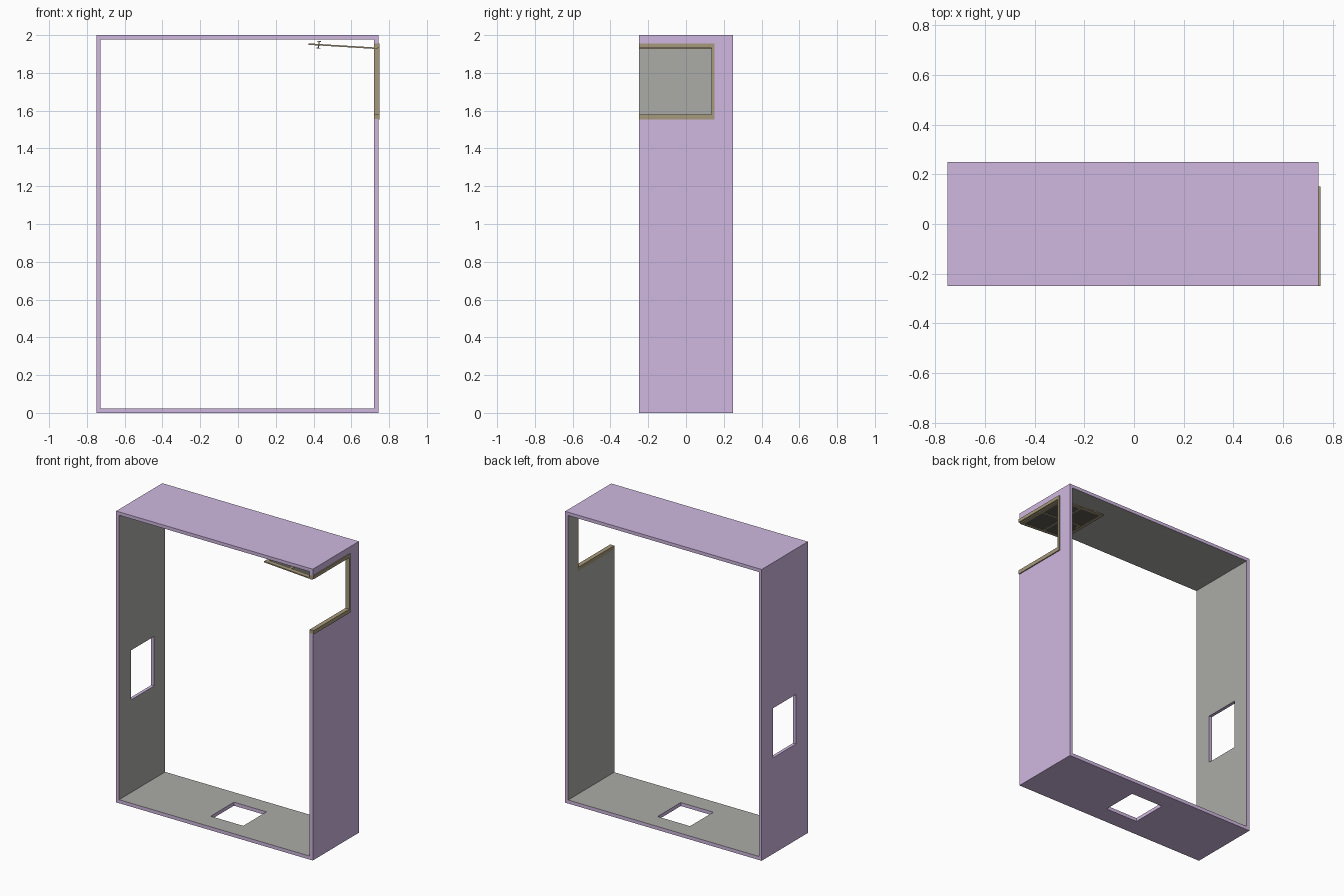
import bpy, bmesh, math
from mathutils import Matrix, Vector

if "Cube" in bpy.data.objects:
    bpy.data.objects.remove(bpy.data.objects["Cube"])


def material(name, rgb):
    m = bpy.data.materials.new(name)
    m.diffuse_color = (*rgb, 1)
    m.use_nodes = True
    m.node_tree.nodes["Principled BSDF"].inputs["Base Color"].default_value = m.diffuse_color
    return m


LILAC = material("lilac", (0.63, 0.48, 0.75))
GREY = material("inner grey", (0.41, 0.41, 0.39))
TAN = material("tan trim", (0.38, 0.32, 0.20))
DARK = material("dark pane", (0.11, 0.10, 0.08))


def finish(name, bm, mats):
    me = bpy.data.meshes.new(name)
    bm.to_mesh(me)
    bm.free()
    for m in mats:
        me.materials.append(m)
    ob = bpy.data.objects.new(name, me)
    bpy.context.collection.objects.link(ob)
    return ob


def bars(name, boxes, mat, matrix=Matrix()):
    """Several boxes (x0, x1, y0, y1, z0, z1) joined as one part."""
    bm = bmesh.new()
    for x0, x1, y0, y1, z0, z1 in boxes:
        m = Matrix.Translation(((x0 + x1) / 2, (y0 + y1) / 2, (z0 + z1) / 2)) \
            @ Matrix.Diagonal((x1 - x0, y1 - y0, z1 - z0, 1))
        bmesh.ops.create_cube(bm, size=1, matrix=matrix @ m)
    return finish(name, bm, [mat])


# Wall shell: cells of a coarse grid, faces only where solid meets empty
XS = [-0.75, -0.728, -0.122, 0.125, 0.72, 0.743]
YS = [-0.25, -0.122, 0.13, 0.15, 0.25]
ZS = [0, 0.024, 0.66, 1.0, 1.555, 1.955, 1.977, 2.0]


def hollow(c):
    return XS[1] < c.x < XS[-2] and ZS[1] < c.z < ZS[-2]


def solid(c):
    if not (XS[0] < c.x < XS[-1] and YS[0] < c.y < YS[-1] and ZS[0] < c.z < ZS[-1]):
        return False
    if hollow(c):
        return False
    mid_y = YS[1] < c.y < YS[2]
    if c.x < XS[1] and mid_y and 0.66 < c.z < 1.0:          # left wall hole
        return False
    if c.z < ZS[1] and mid_y and XS[2] < c.x < XS[3]:       # floor hole
        return False
    if c.x > XS[-2] and c.y < 0.15 and 1.555 < c.z < 1.955:  # window notch
        return False
    return True


bm = bmesh.new()
axes = (XS, YS, ZS)
for i in range(len(XS) - 1):
    for j in range(len(YS) - 1):
        for k in range(len(ZS) - 1):
            idx = (i, j, k)
            lo = Vector([axes[a][idx[a]] for a in range(3)])
            hi = Vector([axes[a][idx[a] + 1] for a in range(3)])
            if not solid((lo + hi) / 2):
                continue
            for a in range(3):
                for side in (0, 1):
                    near = (lo + hi) / 2
                    near[a] = hi[a] + 0.001 if side else lo[a] - 0.001
                    if solid(near):
                        continue
                    b, c = (a + 1) % 3, (a + 2) % 3
                    corners = []
                    for u, v in ((0, 0), (1, 0), (1, 1), (0, 1)):
                        p = Vector()
                        p[a] = (lo, hi)[side][a]
                        p[b] = (lo, hi)[u][b]
                        p[c] = (lo, hi)[v][c]
                        corners.append(bm.verts.new(p))
                    f = bm.faces.new(corners if side else corners[::-1])
                    inside = hollow(near) and YS[0] < near.y < YS[-1]
                    f.material_index = 1 if inside else 0
bmesh.ops.remove_doubles(bm, verts=bm.verts, dist=0.0001)
finish("wall_shell", bm, [LILAC, GREY])

# Trim around the notch: sill, head and back jamb
bars("window_trim", [
    (0.72, 0.75, -0.25, 0.15, 1.553, 1.58),
    (0.72, 0.75, -0.25, 0.15, 1.933, 1.956),
    (0.72, 0.75, 0.136, 0.15, 1.58, 1.933),
], TAN)

# Raised window sash, hinged at the head and swung inward
swing = Matrix.Translation((0.738, 0, 1.930)) @ Matrix.Rotation(math.radians(3.5), 4, 'Y')
L, W, T = 0.365, 0.022, 0.004
sash = [(-L, 0, y, y + W, -T, T) for y in (-0.25, 0.128)]
sash += [(x, x + W, -0.228, 0.128, -T, T) for x in (-L, -W)]
sash += [(-L + W, -W, -0.056, -0.044, -T, T),
         (-L / 2 - 0.006, -L / 2 + 0.006, -0.228, 0.128, -T * 0.9, T * 0.9)]
bars("window_sash", sash, TAN, swing)
bars("window_pane", [(-L + W, -W, -0.228, 0.128, -0.001, 0.001)], DARK, swing)

# Handle near the free edge, above and below the sash
handle = [(-0.314, -0.308, -0.055, -0.045, -0.018, 0.018)]
handle += [(-0.322, -0.300, -0.08, -0.02, s * 0.018 - 0.002, s * 0.018 + 0.002) for s in (-1, 1)]
bars("sash_handle", handle, TAN, swing)
